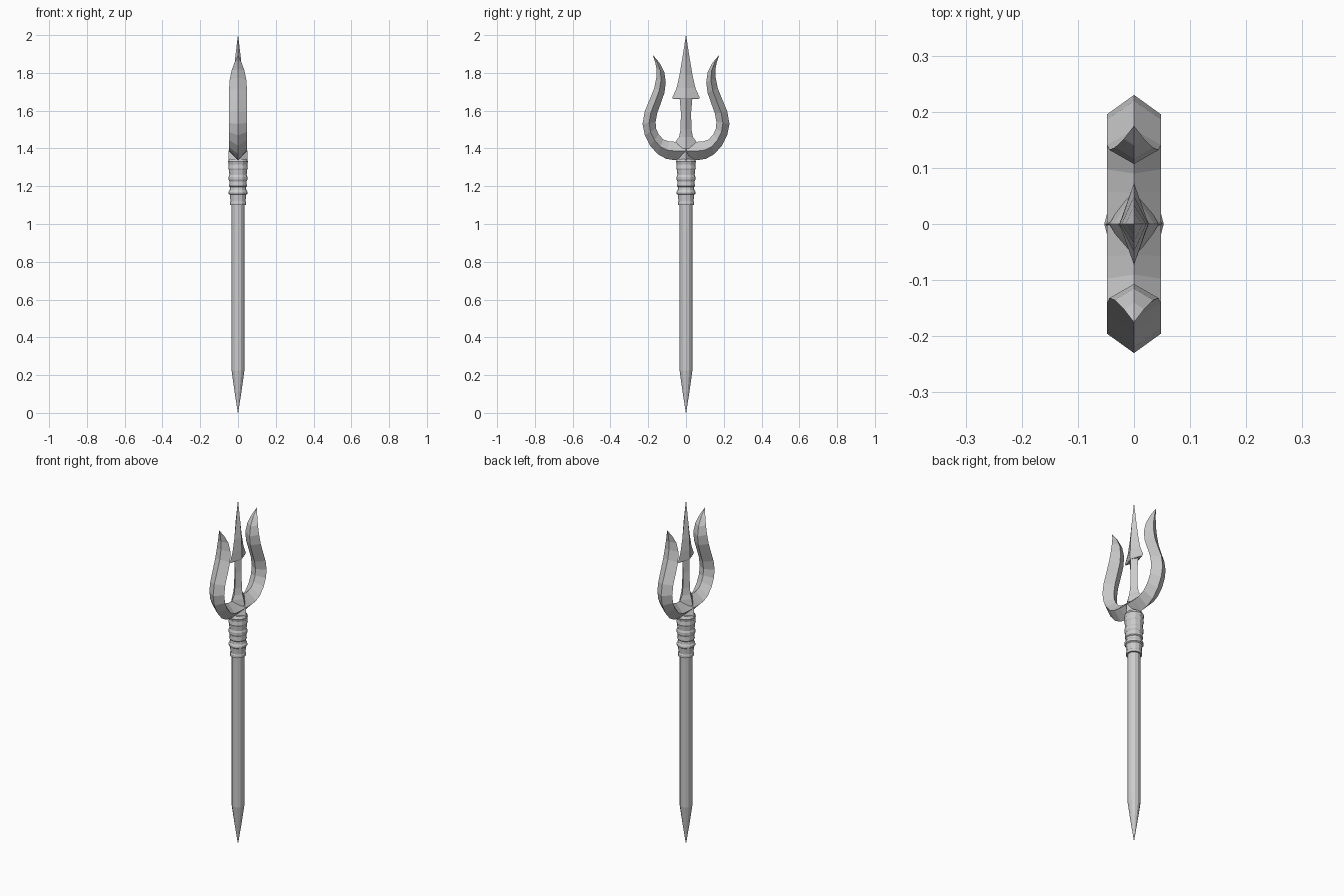
import bpy, math

def make(name, verts, faces):
    me = bpy.data.meshes.new(name)
    me.from_pydata(verts, [], faces)
    me.validate()
    ob = bpy.data.objects.new(name, me)
    bpy.context.collection.objects.link(ob)
    return ob

def loft(name, rings):
    """Skin a list of equal-length vertex rings and cap both ends."""
    n = len(rings[0])
    verts = [v for r in rings for v in r]
    faces = [(i*n + j, i*n + (j+1) % n, (i+1)*n + (j+1) % n, (i+1)*n + j)
             for i in range(len(rings) - 1) for j in range(n)]
    faces += [tuple(reversed(range(n))), tuple(range(len(verts) - n, len(verts)))]
    return make(name, verts, faces)

def lathe(name, profile, n=12):
    """Revolve (radius, z) pairs."""
    return loft(name, [[(r*math.cos(2*math.pi*k/n), r*math.sin(2*math.pi*k/n), z)
                        for k in range(n)] for r, z in profile])

def diamond_stack(name, sections):
    """Stack diamond sections given as (half x, half y, z)."""
    return loft(name, [[(x, 0, z), (0, y, z), (-x, 0, z), (0, -y, z)]
                       for x, y, z in sections])

# shaft with pointed butt
lathe("shaft", [(0.0008, 0), (0.018, 0.11), (0.034, 0.225), (0.034, 1.12)])

# banded collar
lathe("collar", [(0.03, 1.10), (0.043, 1.10), (0.043, 1.115), (0.040, 1.12),
                 (0.043, 1.155), (0.050, 1.16), (0.050, 1.17), (0.044, 1.18),
                 (0.042, 1.195), (0.047, 1.20), (0.045, 1.225), (0.050, 1.235),
                 (0.050, 1.25), (0.046, 1.26), (0.048, 1.285), (0.052, 1.295),
                 (0.049, 1.315), (0.053, 1.33), (0.045, 1.345)])

# pointed leaves where the collar grips the fork
diamond_stack("collar_leaf", [(0.051, 0.053, 1.325), (0.051, 0.048, 1.34),
                              (0.051, 0.026, 1.385), (0.022, 0.001, 1.435)])

# outer fork: diamond section swept tip to tip; rows are outer y,z, inner y,z, half thickness
half = [(0.0, 1.335, 0.0, 1.435, 0.048), (0.06, 1.338, 0.055, 1.435, 0.048),
        (0.105, 1.345, 0.09, 1.437, 0.048), (0.15, 1.37, 0.12, 1.447, 0.048),
        (0.19, 1.415, 0.145, 1.475, 0.048), (0.218, 1.47, 0.158, 1.505, 0.048),
        (0.23, 1.53, 0.161, 1.54, 0.048), (0.219, 1.595, 0.153, 1.585, 0.048),
        (0.192, 1.66, 0.133, 1.64, 0.048), (0.168, 1.72, 0.114, 1.695, 0.048),
        (0.157, 1.775, 0.107, 1.75, 0.044), (0.156, 1.82, 0.115, 1.805, 0.034),
        (0.164, 1.86, 0.14, 1.853, 0.018), (0.175, 1.892, 0.173, 1.892, 0.001)]
sweep = [(-a, b, -c, d, w) for a, b, c, d, w in reversed(half[1:])] + half
loft("outer_prongs", [[(0, oy, oz), (w, (oy+iy)/2, (oz+iz)/2), (0, iy, iz),
                       (-w, (oy+iy)/2, (oz+iz)/2)] for oy, oz, iy, iz, w in sweep])

# centre stem, flaring into the fork
diamond_stack("centre_stem", [(0.044, 0.075, 1.40), (0.036, 0.055, 1.437),
                              (0.030, 0.037, 1.46), (0.025, 0.029, 1.50),
                              (0.023, 0.027, 1.59), (0.024, 0.034, 1.668)])

# barbed centre spearhead
diamond_stack("spearhead", [(0.022, 0.066, 1.662), (0.026, 0.073, 1.668),
                            (0.025, 0.050, 1.72), (0.022, 0.034, 1.79),
                            (0.015, 0.019, 1.88), (0.0006, 0.0006, 2.0)])

# make all normals face outward
import bmesh
for ob in bpy.context.collection.objects:
    bm = bmesh.new()
    bm.from_mesh(ob.data)
    bmesh.ops.recalc_face_normals(bm, faces=bm.faces)
    bm.to_mesh(ob.data)
    bm.free()
